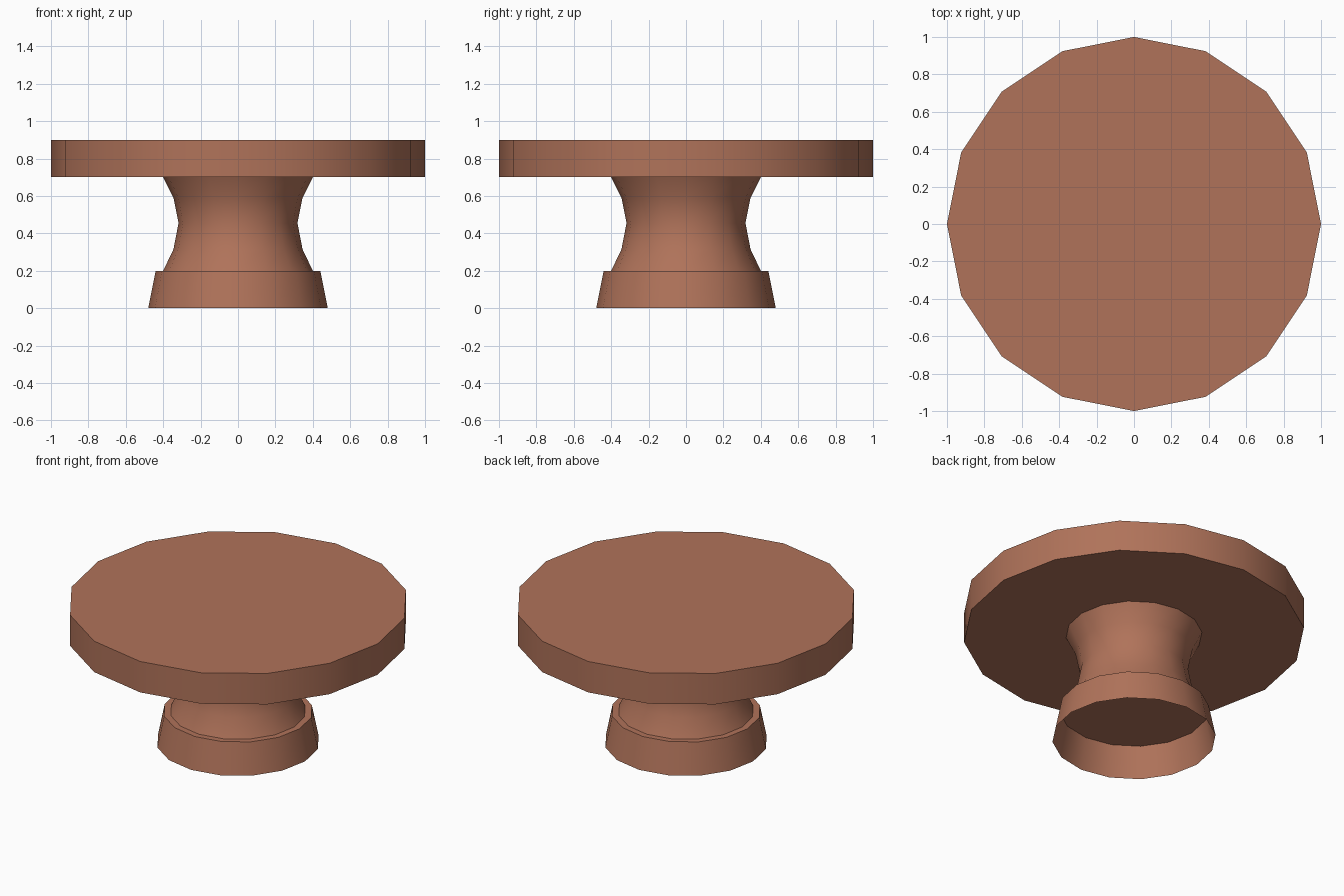
import bpy, bmesh, math

if "Cube" in bpy.data.objects:
    bpy.data.objects.remove(bpy.data.objects["Cube"])

SIDES = 16

clay = bpy.data.materials.new("terracotta brown")
clay.diffuse_color = (0.434, 0.171, 0.102, 1)
clay.use_nodes = True
clay.node_tree.nodes["Principled BSDF"].inputs["Base Color"].default_value = clay.diffuse_color


def lathe(name, profile, cap_bottom=True, cap_top=True):
    """Turn a (radius, height) profile into a 16-sided part."""
    bm = bmesh.new()
    rings = []
    for r, z in profile:
        rings.append([bm.verts.new((r * math.cos(math.tau * i / SIDES),
                                    r * math.sin(math.tau * i / SIDES), z))
                      for i in range(SIDES)])
    for low, high in zip(rings, rings[1:]):
        for i in range(SIDES):
            j = (i + 1) % SIDES
            bm.faces.new((low[i], low[j], high[j], high[i]))
    if cap_bottom:
        bm.faces.new(rings[0][::-1])
    if cap_top:
        bm.faces.new(rings[-1])
    mesh = bpy.data.meshes.new(name)
    bm.to_mesh(mesh)
    bm.free()
    mesh.materials.append(clay)
    obj = bpy.data.objects.new(name, mesh)
    bpy.context.collection.objects.link(obj)
    bpy.ops.object.select_all(action='DESELECT')
    obj.select_set(True)
    bpy.context.view_layer.objects.active = obj
    bpy.ops.object.shade_smooth_by_angle(angle=math.radians(35))
    return obj


# Hollow foot, open underneath
lathe("foot", [(0.48, 0), (0.44, 0.2)], cap_bottom=False)

# Waisted stem between foot and disc
lathe("stem", [(0.40, 0.2), (0.345, 0.315), (0.318, 0.455), (0.345, 0.59), (0.40, 0.7)],
      cap_bottom=False, cap_top=False)

# Wide flat disc
lathe("top_disc", [(1.0, 0.7), (1.0, 0.9)])
